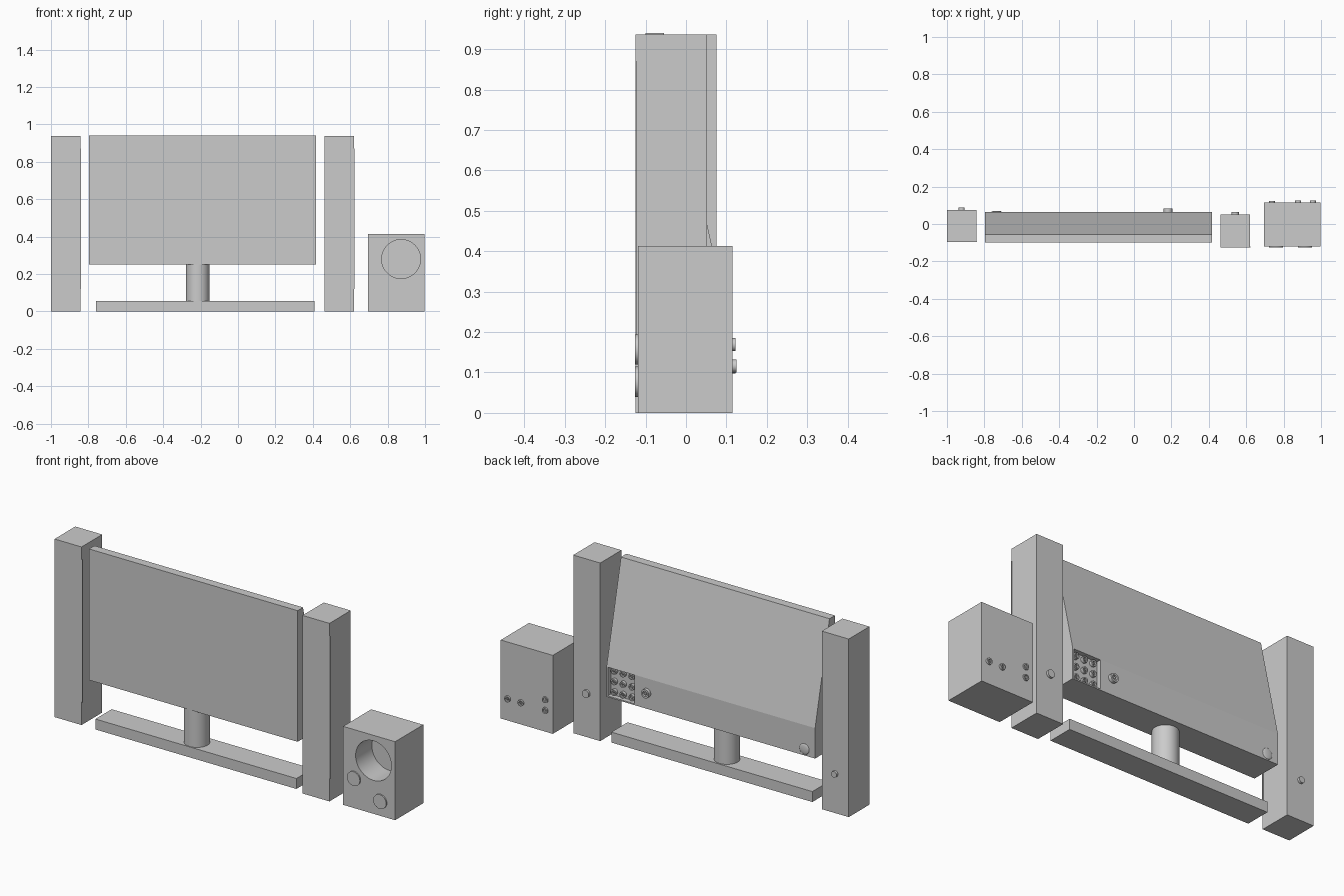
import bpy, bmesh, math
from mathutils import Matrix, Vector

cube = bpy.data.objects.get("Cube")
if cube:
    bpy.data.objects.remove(cube, do_unlink=True)

grey = bpy.data.materials.new("light grey")
grey.use_nodes = True
COLOUR = (0.6, 0.6, 0.6, 1)
grey.diffuse_color = COLOUR
grey.node_tree.nodes["Principled BSDF"].inputs["Base Color"].default_value = COLOUR


def finish(name, bm, smooth=False):
    bmesh.ops.recalc_face_normals(bm, faces=bm.faces)
    mesh = bpy.data.meshes.new(name)
    bm.to_mesh(mesh)
    bm.free()
    mesh.materials.append(grey)
    obj = bpy.data.objects.new(name, mesh)
    bpy.context.collection.objects.link(obj)
    if smooth:
        bpy.ops.object.select_all(action='DESELECT')
        obj.select_set(True)
        bpy.context.view_layer.objects.active = obj
        bpy.ops.object.shade_smooth_by_angle(angle=math.radians(35))
    return obj


def box(name, lo, hi):
    lo, hi = Vector(lo), Vector(hi)
    bm = bmesh.new()
    bmesh.ops.create_cube(bm, size=1, matrix=Matrix.Translation((lo + hi) / 2)
                          @ Matrix.Diagonal((*(hi - lo), 1)))
    return finish(name, bm)


def rod(name, centre, r, length, axis='Y', sides=32, socket=False):
    """Cylinder along +Y (or Z); a socket has a recessed outer end with a pin."""
    bm = bmesh.new()
    bmesh.ops.create_cone(bm, cap_ends=True, segments=sides,
                          radius1=r, radius2=r, depth=length)
    if socket:
        top = max(bm.faces, key=lambda f: f.calc_center_median().z)
        bmesh.ops.inset_individual(bm, faces=[top], thickness=r * 0.4)
        bmesh.ops.inset_individual(bm, faces=[top], thickness=r * 0.02, depth=-length * 0.4)
        bmesh.ops.inset_individual(bm, faces=[top], thickness=r * 0.3)
        bmesh.ops.inset_individual(bm, faces=[top], thickness=r * 0.02, depth=length * 0.3)
    turn = Matrix.Rotation(-math.pi / 2, 4, 'X') if axis == 'Y' else Matrix()
    bm.transform(Matrix.Translation(centre) @ turn)
    return finish(name, bm, True)


def cut(target, cutter):
    """Subtract the cutter and discard it."""
    cutter.hide_render = True
    mod = target.modifiers.new("cut", 'BOOLEAN')
    mod.operation = 'DIFFERENCE'
    mod.solver = 'EXACT'
    mod.object = cutter
    bpy.ops.object.select_all(action='DESELECT')
    target.select_set(True)
    bpy.context.view_layer.objects.active = target
    bpy.ops.object.modifier_apply(modifier=mod.name)
    bpy.data.objects.remove(cutter, do_unlink=True)


# Monitor: side profile with sloping back, extruded across
bm = bmesh.new()
profile = [(-0.1, 0.25), (0.065, 0.25), (0.065, 0.41), (-0.055, 0.94), (-0.1, 0.94)]
side = bm.faces.new([bm.verts.new((-0.797, y, z)) for y, z in profile])
new = bmesh.ops.extrude_face_region(bm, geom=[side])["geom"]
bmesh.ops.translate(bm, vec=(1.214, 0, 0),
                    verts=[v for v in new if isinstance(v, bmesh.types.BMVert)])
monitor = finish("monitor", bm)
cut(monitor, box("panel_cutter", (0.253, 0.04, 0.257), (0.41, 0.1, 0.408)))

# Connection sockets in the recessed panel, and one beside it
for col in range(3):
    for row in range(3):
        rod("panel_socket", (0.385 - 0.052 * col, 0.045, 0.277 + 0.055 * row),
            0.016, 0.02, sides=16, socket=True)
rod("power_socket", (0.182, 0.07, 0.335), 0.023, 0.025, sides=24, socket=True)

# Low round button on the back
bm = bmesh.new()
bmesh.ops.create_uvsphere(bm, u_segments=24, v_segments=12, radius=0.028,
                          matrix=Matrix.Translation((-0.735, 0.065, 0.284))
                          @ Matrix.Diagonal((1, 0.2, 1, 1)))
finish("back_button", bm, True)

# Stand
rod("stand_post", (-0.215, -0.034, 0.152), 0.0625, 0.2, axis='Z', sides=48)
box("stand_base", (-0.76, -0.1, 0), (0.41, 0.035, 0.055))

# Tower speakers: x range, y range, socket height and radius
for name, x0, x1, y0, y1, z, r in (
        ("right_speaker", -1.0, -0.843, -0.097, 0.075, 0.208, 0.016),
        ("left_speaker", 0.463, 0.62, -0.125, 0.052, 0.231, 0.02)):
    box(name, (x0, y0, 0), (x1, y1, 0.937))
    box(name + "_grille", (x0 + 0.004, y0 + 0.0005, 0.12), (x1 + 0.004, y0 + 0.004, 0.87))
    rod(name + "_plug", ((x0 + x1) / 2, y1 + 0.001, z), r, 0.022, sides=24)

# Bass box with a deep round port
bass = box("bass_box", (0.695, -0.119, 0), (0.998, 0.115, 0.413))
cut(bass, rod("port_cutter", (0.872, -0.119, 0.28), 0.104, 0.27, sides=48))
bpy.ops.object.shade_smooth_by_angle(angle=math.radians(35))

# Bass box knobs in front and sockets behind
for x, z in ((0.76, 0.157), (0.913, 0.077)):
    rod("bass_knob", (x, -0.119, z), 0.0375, 0.014)
for x, z, depth in ((0.956, 0.116, 0.01), (0.878, 0.116, 0.01),
                    (0.738, 0.169, 0.007), (0.738, 0.113, 0.007)):
    rod("bass_socket", (x, 0.115, z), 0.016, depth * 2, sides=20, socket=True)
